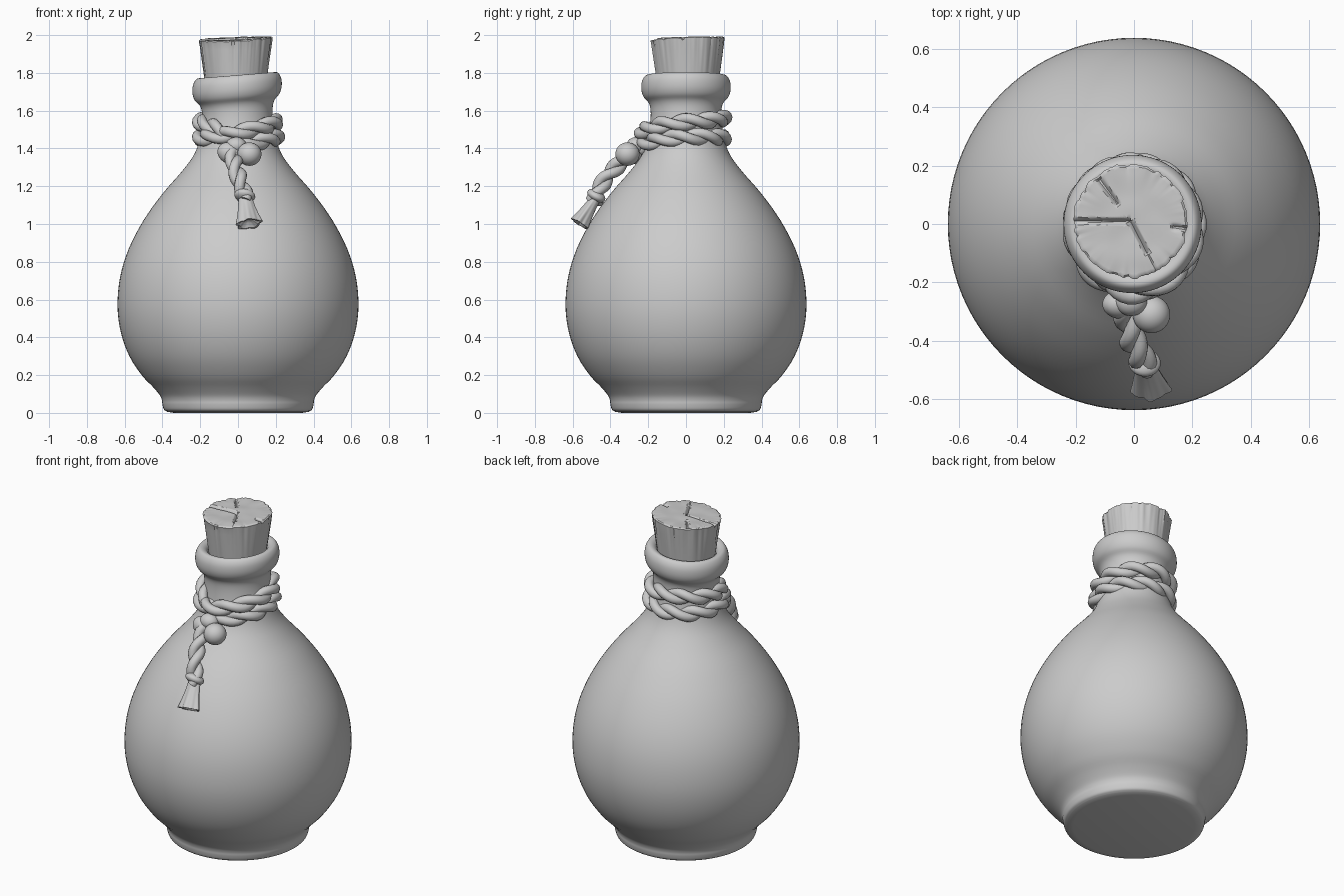
import bpy, bmesh, math, random
from mathutils import Vector, noise

random.seed(4)
cube = bpy.data.objects.get("Cube")
if cube:
    bpy.data.objects.remove(cube, do_unlink=True)

grey = bpy.data.materials.new("light grey clay")
grey.use_nodes = True
COLOUR = (0.6, 0.6, 0.6, 1)
grey.diffuse_color = COLOUR
grey.node_tree.nodes["Principled BSDF"].inputs["Base Color"].default_value = COLOUR


def smooth_path(points, steps):
    """Catmull-Rom curve through the points."""
    p = [Vector(q) for q in points]
    p = [2 * p[0] - p[1]] + p + [2 * p[-1] - p[-2]]
    out = []
    for a, b, c, d in zip(p, p[1:], p[2:], p[3:]):
        for i in range(steps):
            t = i / steps
            out.append(0.5 * (2 * b + (c - a) * t + (2 * a - 5 * b + 4 * c - d) * t * t
                              + (3 * b - a - 3 * c + d) * t ** 3))
    return out + [p[-2]]


def add_object(name, mesh, angle=None):
    obj = bpy.data.objects.new(name, mesh)
    bpy.context.collection.objects.link(obj)
    mesh.materials.clear()
    mesh.materials.append(grey)
    if angle:
        bpy.ops.object.select_all(action='DESELECT')
        obj.select_set(True)
        bpy.context.view_layer.objects.active = obj
        bpy.ops.object.shade_smooth_by_angle(angle=math.radians(angle))
    return obj


def lathe(name, profile, segments, warp, angle=40):
    """Turn (radius, height) pairs round z; warp moves each point. Both ends are closed."""
    bm = bmesh.new()
    rings = []
    for r, z in profile:
        rings.append([bm.verts.new(warp(r, z, 2 * math.pi * i / segments))
                      for i in range(segments)])
    for low, high in zip(rings, rings[1:]):
        for i in range(segments):
            j = (i + 1) % segments
            bm.faces.new((low[i], low[j], high[j], high[i]))
    bm.faces.new(rings[0][::-1])
    bm.faces.new(rings[-1])
    mesh = bpy.data.meshes.new(name)
    bm.to_mesh(mesh)
    bm.free()
    return add_object(name, mesh, angle)


def tube(name, points, radii):
    """Round tube along the points, as a mesh."""
    data = bpy.data.curves.new(name, 'CURVE')
    data.dimensions = '3D'
    data.bevel_depth = 1
    data.bevel_resolution = 4
    data.use_fill_caps = True
    spline = data.splines.new('POLY')
    spline.points.add(len(points) - 1)
    for point, co, r in zip(spline.points, points, radii):
        point.co = (*co, 1)
        point.radius = r
    temp = bpy.data.objects.new(name + "_path", data)
    bpy.context.collection.objects.link(temp)
    mesh = bpy.data.meshes.new_from_object(temp.evaluated_get(
        bpy.context.evaluated_depsgraph_get()))
    bpy.data.objects.remove(temp, do_unlink=True)
    mesh.name = name
    return add_object(name, mesh, 60)


def rope(name, path, pitch, thick, strands=2):
    """Strands twisted round a smooth path."""
    side = Vector((0, 0, 1))
    turn = 0
    tracks = [[] for _ in range(strands)]
    for i, p in enumerate(path):
        ahead = path[min(i + 1, len(path) - 1)] - path[max(i - 1, 0)]
        ahead.normalize()
        side = (side - ahead * side.dot(ahead)).normalized()
        other = ahead.cross(side)
        if i:
            turn += 2 * math.pi * (p - path[i - 1]).length / pitch
        for k, track in enumerate(tracks):
            a = turn + 2 * math.pi * k / strands
            track.append(p + (side * math.cos(a) + other * math.sin(a)) * thick * 0.45)
    for k, track in enumerate(tracks):
        tube(f"{name}_strand_{k + 1}", track, [thick * 0.6] * len(track))


def ball(name, centre, scale, rotation=(0, 0, 0)):
    bpy.ops.mesh.primitive_uv_sphere_add(segments=32, ring_count=20, radius=1,
                                         location=centre, rotation=rotation)
    obj = bpy.context.object
    obj.name = name
    obj.scale = scale
    obj.data.materials.append(grey)
    bpy.ops.object.shade_smooth()


# Bottle: foot, round belly, neck and a slightly tilted rolled lip
foot = [(0.375, 0.006), (0.392, 0.018), (0.4, 0.045), (0.403, 0.068), (0.415, 0.095)]
belly = [(0.45, 0.137), (0.51, 0.2), (0.575, 0.3), (0.62, 0.425), (0.638, 0.565), (0.624, 0.72),
         (0.578, 0.87), (0.5, 1.02), (0.4, 1.16), (0.3, 1.275), (0.237, 1.36)]
neck = [(0.205, 1.44), (0.19, 1.53), (0.187, 1.6), (0.197, 1.64)]
lip = [(0.224, 1.672), (0.236, 1.71), (0.233, 1.755), (0.214, 1.785), (0.188, 1.784),
       (0.168, 1.76), (0.162, 1.7)]
outline = [(p.x, p.y) for p in smooth_path([(r, z, 0) for r, z in foot + belly + neck + lip], 4)]


def bottle_warp(r, z, a):
    tilt = 0.08 * min(max((z - 1.45) / 0.2, 0), 1)
    x = r * math.cos(a)
    return x - tilt * 0.06, r * math.sin(a), z + tilt * x


lathe("bottle", [(0.34, 0.0)] + outline, 96, bottle_warp, 50)

# Cork: tapered, wrinkled down the side, with cracks in its top
cracks = [(math.pi, 0.0, 0.2), (math.radians(127), 0.07, 0.17),
          (math.radians(-62), 0.0, 0.12), (math.radians(-8), 0.14, 0.2)]


def cork_warp(r, z, a):
    t = (z - 1.7) / 0.28
    rim = r / (0.156 + 0.038 * t)
    grain = noise.noise((math.cos(a) * 6, math.sin(a) * 6, z * 1.5))
    grain += 0.6 * noise.noise((math.cos(a) * 13, math.sin(a) * 13, z * 2))
    r += 0.008 * grain * t * rim ** 6
    x, y = r * math.cos(a), r * math.sin(a)
    if t > 0.98:
        z += 0.035 * x + 0.025 * y + 0.004 * noise.noise((x * 12, y * 12, 3))
        z += 0.008 * min(grain, 0) * rim ** 8
        for angle, start, end in cracks:
            along = x * math.cos(angle) + y * math.sin(angle)
            across = abs(y * math.cos(angle) - x * math.sin(angle))
            if start <= along <= end + 0.01:
                z -= 0.016 * max(0, 1 - across / 0.012)
        if math.pi < a < math.radians(298):
            z -= 0.006
    return x - 0.012, y + 0.01, z


side = [(0.156 + 0.038 * i / 10, 1.7 + 0.28 * i / 10) for i in range(11)]
top = [(0.194 * (1 - i / 24) + 0.001, 1.985) for i in range(1, 25)]
lathe("cork", side + top, 160, cork_warp, 35)

# Rope wound twice round the neck, both ends meeting at the front knot
turns = [(-90, 0.235, 1.41), (-45, 0.215, 1.445), (0, 0.203, 1.46), (45, 0.2, 1.46),
         (90, 0.2, 1.455), (135, 0.2, 1.455), (180, 0.2, 1.455), (225, 0.212, 1.46),
         (270, 0.23, 1.485), (315, 0.215, 1.52), (360, 0.198, 1.54), (405, 0.198, 1.55),
         (450, 0.2, 1.56), (495, 0.198, 1.555), (540, 0.197, 1.54), (590, 0.2, 1.51),
         (622, 0.205, 1.45), (632, 0.24, 1.4)]
loop = [(r * math.cos(math.radians(a)), r * math.sin(math.radians(a)), z) for a, r, z in turns]
rope("neck_rope", smooth_path(loop, 10), 0.27, 0.045)

# Knot at the front of the neck
ball("knot_lump", (-0.045, -0.275, 1.375), (0.066, 0.05, 0.055), (0, 0.5, 0))
ball("knot_under", (-0.01, -0.265, 1.415), (0.055, 0.05, 0.045))
ball("knot_end", (0.06, -0.31, 1.37), (0.064, 0.064, 0.062))

# Hanging end, binding ring and flared tassel
tail = [(-0.03, -0.28, 1.37), (-0.015, -0.36, 1.31), (0.005, -0.425, 1.24),
        (0.03, -0.465, 1.17), (0.04, -0.485, 1.12)]
rope("tail_rope", smooth_path(tail, 10), 0.22, 0.046)
ball("tail_binding", (0.036, -0.475, 1.15), (0.056, 0.052, 0.03), (-0.5, 0.15, 0))

start, end = Vector((0.037, -0.475, 1.14)), Vector((0.058, -0.562, 1.0))
axis = (end - start).normalized()
across = axis.cross(Vector((0, 1, 0))).normalized()
depth = axis.cross(across)


def tassel_warp(r, z, a):
    ruffle = 1 + z * (0.1 * math.sin(5 * a + 0.6) + 0.05 * math.sin(9 * a))
    p = start + (end - start) * z
    return p + (across * math.cos(a) + depth * 0.75 * math.sin(a)) * r * ruffle


lathe("tassel", [(0.036, 0), (0.04, 0.2), (0.046, 0.45), (0.056, 0.75), (0.066, 1.0),
                 (0.055, 1.0), (0.03, 0.88), (0.004, 0.84)], 60, tassel_warp, 40)

# Make all outsides face outward
for obj in bpy.context.collection.objects:
    if obj.type == 'MESH' and obj.data.materials and obj.data.materials[0] == grey:
        bm = bmesh.new()
        bm.from_mesh(obj.data)
        bmesh.ops.recalc_face_normals(bm, faces=bm.faces)
        bm.to_mesh(obj.data)
        bm.free()
